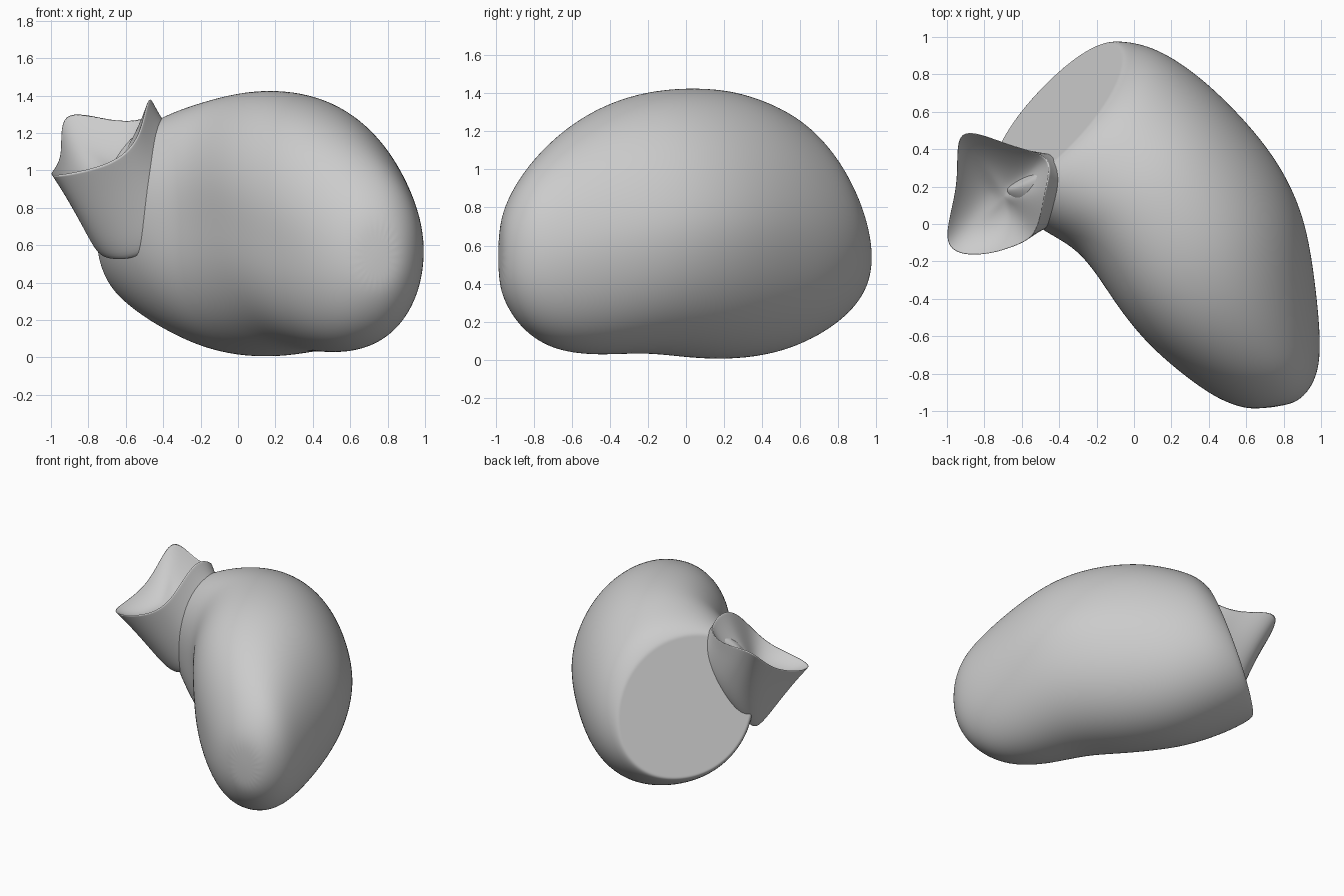
import bpy, bmesh, math
from mathutils import Vector

if "Cube" in bpy.data.objects:
    bpy.data.objects.remove(bpy.data.objects["Cube"])


def loft(name, loops, crease_loop=None):
    """Skin a list of closed loops, cap both ends and smooth the result."""
    bm = bmesh.new()
    rows = [[bm.verts.new(p) for p in loop] for loop in loops]
    n = len(rows[0])
    for a, b in zip(rows, rows[1:]):
        for i in range(n):
            j = (i + 1) % n
            bm.faces.new((a[i], a[j], b[j], b[i]))
    bm.faces.new(rows[0][::-1])
    bm.faces.new(rows[-1])
    if crease_loop is not None:
        layer = bm.edges.layers.float.new("crease_edge")
        row = rows[crease_loop]
        for i in range(n):
            bm.edges.get((row[i], row[(i + 1) % n]))[layer] = 0.8
    bmesh.ops.recalc_face_normals(bm, faces=bm.faces)
    for f in bm.faces:
        f.smooth = True
    mesh = bpy.data.meshes.new(name)
    bm.to_mesh(mesh)
    bm.free()
    obj = bpy.data.objects.new(name, mesh)
    bpy.context.collection.objects.link(obj)
    mod = obj.modifiers.new("smooth", 'SUBSURF')
    mod.levels = mod.render_levels = 3
    return obj


def ring(lx, ly, rx, ry, zlo, zhi, lean=0.0, top=0.0, low=0.0, scale=1.0, n=24):
    """Rounded upright section between an inner and an outer plan point.
    lean tips it, top / low slide its upper / lower half sideways."""
    mid = Vector(((lx + rx) / 2, (ly + ry) / 2, (zlo + zhi) / 2))
    half = Vector(((rx - lx) / 2, (ry - ly) / 2, 0))
    side = half.normalized()
    out = Vector((-side.y, side.x, 0))
    up = Vector((0, 0, (zhi - zlo) / 2)) - out * lean
    pts = []
    for i in range(n):
        a = 2 * math.pi * i / n
        c, s = math.cos(a), math.sin(a)
        c = math.copysign(abs(c) ** 0.94, c)
        s = math.copysign(abs(s) ** 0.94, s)
        slide = side * (top if s > 0 else low) * abs(s)
        pts.append(mid + (half * c + up * s + slide) * scale * 1.01)
    return pts


# Bean-shaped chamber: flat leaning end first, then sections round to the tip
end = (-0.76, 0.23, -0.05, 0.94, 0.27, 1.27, 0.17, -0.09, 0.07)
sections = [
    (-0.66, 0.10, 0.11, 0.94, 0.15, 1.33, 0.12, -0.08, 0.06),
    (-0.48, -0.03, 0.33, 0.81, 0.03, 1.38, 0.05, -0.08, 0.03),
    (-0.31, -0.12, 0.56, 0.60, 0.00, 1.42, 0, -0.08, -0.02),
    (-0.19, -0.26, 0.78, 0.34, 0.01, 1.43, 0, -0.10, -0.04),
    (-0.07, -0.45, 0.92, 0.04, 0.04, 1.40, 0, -0.10, -0.02),
    (0.08, -0.64, 0.97, -0.30, 0.02, 1.30, 0, -0.08),
    (0.26, -0.80, 1.00, -0.60, 0.05, 1.14, 0, -0.05),
    (0.42, -0.92, 0.99, -0.80, 0.16, 0.97),
    (0.56, -0.98, 0.91, -0.93, 0.31, 0.80),
    (0.66, -0.99, 0.82, -0.97, 0.42, 0.66),
]
loops = [ring(*end, scale=k) for k in (0.15, 0.5, 0.82, 0.94, 1.0)]
loops += [ring(*s) for s in sections]
loft("chamber", loops)

# Flared collar: uneven rim, outer wall down into the chamber, bowl inside
rim = [Vector(p) for p in (
    (-1.06, -0.15, 0.96), (-0.82, -0.18, 1.00), (-0.63, -0.12, 1.06),
    (-0.51, -0.06, 1.20), (-0.48, 0.18, 1.45), (-0.42, 0.37, 1.28),
    (-0.66, 0.41, 1.25), (-0.98, 0.56, 1.36), (-0.92, 0.22, 1.04))]
base = [Vector(p) for p in (
    (-0.73, 0.17, 0.48), (-0.60, 0.08, 0.45), (-0.42, 0.03, 0.52),
    (-0.28, 0.04, 0.75), (-0.25, 0.18, 1.10), (-0.28, 0.36, 1.12),
    (-0.48, 0.38, 0.92), (-0.64, 0.36, 0.70), (-0.73, 0.25, 0.52))]
core = Vector((-0.58, 0.17, 0.85))
floor = Vector((-0.69, 0.15, 0.98))


def wall(t, pull):
    return [r.lerp(b, t).lerp(core, pull) for r, b in zip(rim, base)]


def bowl(t, drop):
    return [r.lerp(floor, t) - Vector((0, 0, drop)) for r in rim]


loft("collar", [[b.lerp(core, 0.4) for b in base], base, wall(0.6, 0.02),
                wall(0.25, 0.03), rim, bowl(0.15, 0.03),
                bowl(0.45, 0.05), bowl(0.8, 0.02)], crease_loop=4)
